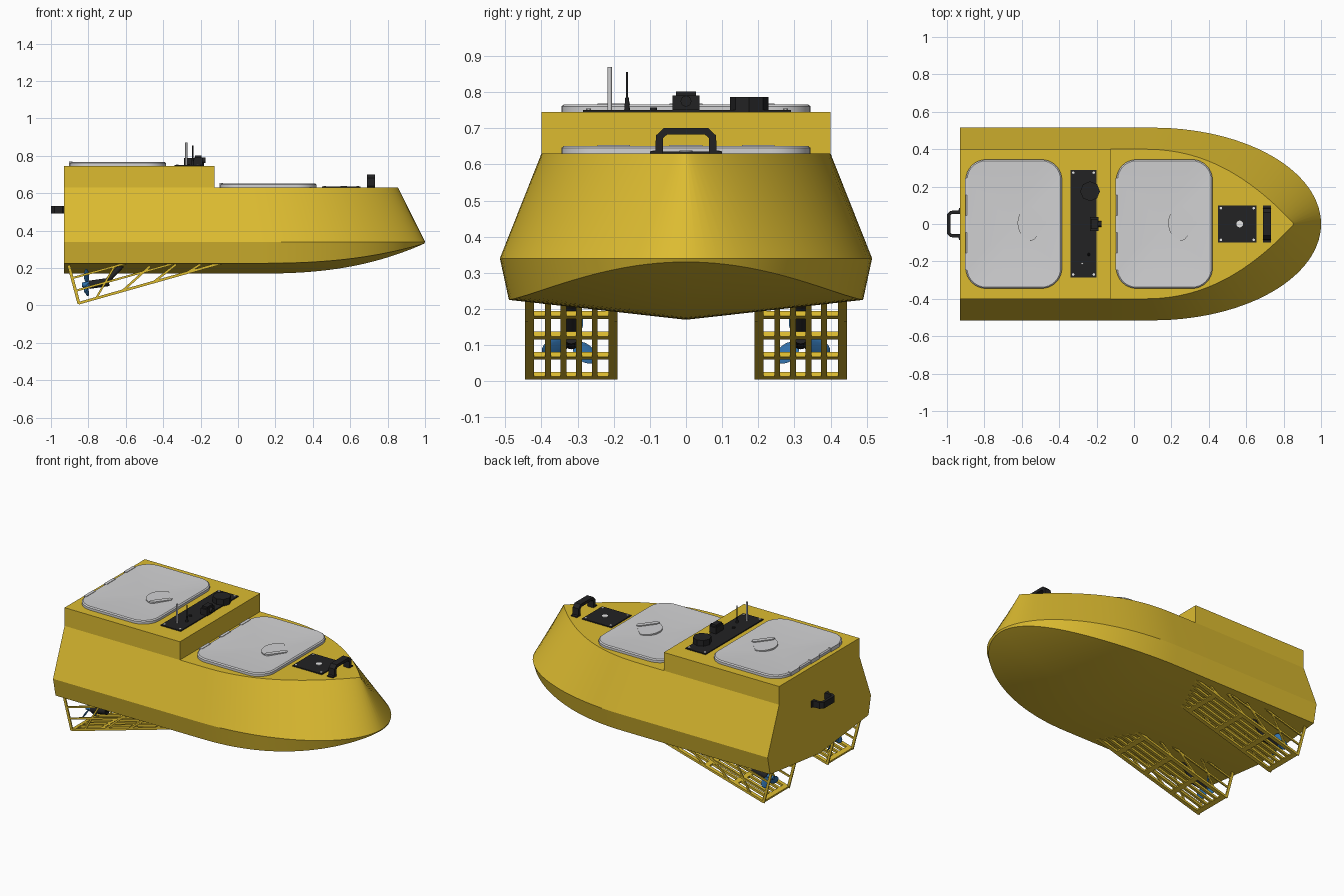
import bpy, bmesh, math
from mathutils import Vector, Matrix

if "Cube" in bpy.data.objects:
    bpy.data.objects.remove(bpy.data.objects["Cube"])


def material(name, rgb):
    m = bpy.data.materials.new(name)
    m.diffuse_color = (*rgb, 1)
    m.use_nodes = True
    m.node_tree.nodes["Principled BSDF"].inputs["Base Color"].default_value = m.diffuse_color
    return m


YELLOW = material("hull yellow", (0.72, 0.50, 0.03))
GREY = material("hatch grey", (0.64, 0.64, 0.65))
BLACK = material("fitting black", (0.016, 0.016, 0.017))
BLUE = material("propeller blue", (0.03, 0.16, 0.40))
WHITE = material("screw white", (0.8, 0.8, 0.8))


def finish(name, bm, mat, smooth=True):
    bmesh.ops.recalc_face_normals(bm, faces=bm.faces)
    me = bpy.data.meshes.new(name)
    bm.to_mesh(me)
    bm.free()
    me.materials.append(mat)
    ob = bpy.data.objects.new(name, me)
    bpy.context.collection.objects.link(ob)
    if smooth:
        bpy.ops.object.select_all(action='DESELECT')
        ob.select_set(True)
        bpy.context.view_layer.objects.active = ob
        bpy.ops.object.shade_smooth_by_angle(angle=math.radians(30))
    return ob


def box(bm, lo, hi):
    lo, hi = Vector(lo), Vector(hi)
    m = Matrix.Translation((lo + hi) / 2) @ Matrix.Diagonal((*(hi - lo), 1))
    bmesh.ops.create_cube(bm, size=1, matrix=m)


def bar(bm, p, q, wy, wn):
    """Box from p to q in an xz plane: wy wide along y, wn thick across."""
    p, q = Vector(p), Vector(q)
    d = q - p
    rot = Matrix.Rotation(-math.atan2(d.z, d.x), 4, 'Y')
    m = Matrix.Translation((p + q) / 2) @ rot @ Matrix.Diagonal((d.length, wy, wn, 1))
    bmesh.ops.create_cube(bm, size=1, matrix=m)


def rod(bm, p, q, r1, r2=None, n=16):
    p, q = Vector(p), Vector(q)
    d = q - p
    m = Matrix.Translation((p + q) / 2) @ d.to_track_quat('Z', 'Y').to_matrix().to_4x4()
    bmesh.ops.create_cone(bm, cap_ends=True, segments=n, radius1=r1,
                          radius2=r1 if r2 is None else r2, depth=d.length, matrix=m)


def loft(bm, rings):
    """Join closed rings of equal length; returns the vertex rings."""
    vr = [[bm.verts.new(p) for p in r] for r in rings]
    n = len(vr[0])
    for a, b in zip(vr, vr[1:]):
        for i in range(n):
            bm.faces.new((a[i], a[(i + 1) % n], b[(i + 1) % n], b[i]))
    return vr


def prism(bm, pts, z0, z1):
    vr = loft(bm, [[(x, y, z) for x, y in pts] for z in (z0, z1)])
    bm.faces.new(vr[0])
    bm.faces.new(vr[1])


# Hull: sections of keel, lower chine, widest line and deck edge
def section(x, s):
    c = math.sqrt(max(0, 1 - s * s))
    rise = s ** 2.5
    keel = (x if s == 0 else 0.1 + 0.895 * s, 0, 0.17 + 0.16 * rise)
    half = [(x if s == 0 else 0.1 + 0.895 * s, 0.49 * c, 0.225 + 0.105 * rise),
            (x if s == 0 else 0.1 + 0.9 * s, 0.515 * c, 0.34),
            (min(x, 0.05) if s == 0 else 0.05 + 0.805 * s, 0.4 * (1 - s ** 2.2), 0.63)]
    return [keel] + half + [(a, -b, z) for a, b, z in reversed(half)]


bm = bmesh.new()
stations = [section(x, 0) for x in (-0.93, -0.125, 0.1)]
stations += [section(0, math.sin(i / 28 * math.pi / 2)) for i in range(1, 28)] + [section(0, 1)]
rings = loft(bm, stations)
bm.faces.new(rings[0])
bmesh.ops.remove_doubles(bm, verts=bm.verts, dist=0.0005)
finish("hull", bm, YELLOW)

# Raised aft deck
bm = bmesh.new()
box(bm, (-0.93, -0.4, 0.625), (-0.125, 0.4, 0.745))
finish("aft_deck_block", bm, YELLOW, False)


# Hatches: rounded lid with a shallow dish, hinges and a turning latch
def rounded(cx, hx, hy, r, n=8):
    pts = []
    for k, (sx, sy) in enumerate(((1, 1), (-1, 1), (-1, -1), (1, -1))):
        for i in range(n + 1):
            a = (k + i / n) * math.pi / 2
            pts.append((cx + sx * (hx - r) + r * math.cos(a), sy * (hy - r) + r * math.sin(a)))
    return pts


def hatch(label, cx, z):
    bm = bmesh.new()
    shape = ((0, 0), (0, 0.015), (0.007, 0.021))
    vr = loft(bm, [[(x, y, z + h) for x, y in rounded(cx, 0.2575 - d, 0.345 - d, 0.11 - d)]
                   for d, h in shape])
    mid = bm.verts.new((cx, 0, z + 0.003))
    top = vr[-1]
    for i in range(len(top)):
        bm.faces.new((top[i], top[(i + 1) % len(top)], mid))
    finish(label + "_hatch", bm, GREY)

    bm = bmesh.new()
    for y in (-0.2, 0, 0.2):
        box(bm, (cx - 0.262, y - 0.045, z), (cx - 0.243, y + 0.045, z + 0.023))
    finish(label + "_hatch_hinges", bm, GREY, False)

    bm = bmesh.new()
    lx = cx + 0.098
    disc = [(lx + 0.078 * math.cos(a), 0.005 + 0.092 * math.sin(a))
            for a in (math.radians(95 + 170 * i / 14) for i in range(15))]
    prism(bm, disc + [(lx + 0.06, -0.015), (lx + 0.078, 0.01), (lx + 0.06, 0.03)], z + 0.002, z + 0.014)
    grip = [(-0.012, -0.09), (0.01, -0.085), (0.078, 0.004), (0.072, 0.02), (0.055, 0.02), (-0.014, -0.07)]
    prism(bm, [(lx + x, y) for x, y in grip], z + 0.01, z + 0.02)
    finish(label + "_hatch_latch", bm, GREY)


hatch("aft", -0.6425, 0.745)
hatch("fore", 0.1625, 0.63)


# Equipment plates with corner screws
def plate(label, x0, x1, y0, y1, z):
    bm = bmesh.new()
    box(bm, (x0, y0, z - 0.002), (x1, y1, z + 0.006))
    finish(label + "_plate", bm, BLACK, False)
    bm = bmesh.new()
    for x in (x0 + 0.015, x1 - 0.015):
        for y in (y0 + 0.015, y1 - 0.015):
            rod(bm, (x, y, z), (x, y, z + 0.009), 0.007, n=10)
    finish(label + "_plate_screws", bm, WHITE)


plate("sensor", -0.34, -0.2, -0.285, 0.29, 0.745)
plate("bow", 0.45, 0.655, -0.1, 0.1, 0.63)
bm = bmesh.new()
rod(bm, (0.565, 0, 0.63), (0.565, 0, 0.639), 0.018)
finish("bow_plate_cap", bm, WHITE)

# Sensor housing, camera and antennas
bm = bmesh.new()
rod(bm, (-0.235, 0.175, 0.745), (-0.235, 0.175, 0.787), 0.053, n=8)
finish("sensor_housing", bm, BLACK)
bm = bmesh.new()
box(bm, (-0.235, -0.037, 0.75), (-0.19, 0.037, 0.79))
box(bm, (-0.23, -0.028, 0.785), (-0.195, 0.028, 0.802))
rod(bm, (-0.2, 0, 0.775), (-0.175, 0, 0.775), 0.015)
rod(bm, (-0.27, -0.09, 0.75), (-0.27, -0.09, 0.757), 0.01)
finish("camera", bm, BLACK)
bm = bmesh.new()
rod(bm, (-0.277, -0.211, 0.75), (-0.277, -0.211, 0.87), 0.006)
finish("light_antenna", bm, GREY)
bm = bmesh.new()
rod(bm, (-0.242, -0.163, 0.75), (-0.242, -0.163, 0.785), 0.008, 0.005)
rod(bm, (-0.242, -0.163, 0.78), (-0.242, -0.163, 0.855), 0.003)
finish("dark_antenna", bm, BLACK)

# Carrying handles: one arch profile, upright at the bow and lying at the stern
ARCH = [(-0.1, 0), (-0.1, 0.006), (-0.085, 0.008), (-0.083, 0.05), (-0.062, 0.07), (0.062, 0.07),
        (0.083, 0.05), (0.085, 0.008), (0.1, 0.006), (0.1, 0), (0.064, 0), (0.064, 0.042),
        (0.053, 0.052), (-0.053, 0.052), (-0.064, 0.042), (-0.064, 0)]


def handle(label, place, w):
    bm = bmesh.new()
    vr = loft(bm, [[place(y, h, s * w) for y, h in ARCH] for s in (-1, 1)])
    for r in vr:
        bm.faces.new(r)
    finish(label, bm, BLACK, False)


handle("bow_handle", lambda y, h, t: (0.712 + t, y, 0.63 + h), 0.021)
handle("stern_handle", lambda y, h, t: (-0.93 - h, y * 0.85, 0.512 + t), 0.02)

# Propeller guards and thrusters on both sides
SLOPE = 0.22 / 0.78


def floor_z(x):
    return 0.012 + (x + 0.85) * SLOPE


for side, sg in (("left", 1), ("right", -1)):
    bm = bmesh.new()
    for y, w in ((0.202, 0.024), (0.2525, 0.016), (0.296, 0.016),
                 (0.339, 0.016), (0.3815, 0.016), (0.433, 0.024)):
        bar(bm, (-0.85, sg * y, 0.012), (-0.05, sg * y, floor_z(-0.05)), w, 0.014)
    for x in (-0.84, -0.645, -0.445, -0.245):
        bar(bm, (x - 0.012, sg * 0.3175, floor_z(x - 0.012)),
            (x + 0.016, sg * 0.3175, floor_z(x + 0.016)), 0.25, 0.014)
    for y in (0.194, 0.441):
        for p, q, t in (((-0.905, 0.215), (-0.85, 0.008), 0.016),
                        ((-0.868, 0.078), (-0.34, 0.225), 0.011),
                        ((-0.888, 0.145), (-0.6, 0.225), 0.011),
                        ((-0.76, 0.035), (-0.66, 0.21), 0.01),
                        ((-0.62, 0.075), (-0.47, 0.21), 0.012),
                        ((-0.45, 0.125), (-0.33, 0.22), 0.012),
                        ((-0.28, 0.17), (-0.2, 0.22), 0.012)):
            bar(bm, (p[0], sg * y, p[1]), (q[0], sg * y, q[1]), 0.008, t)
    finish(side + "_propeller_guard", bm, YELLOW, False)

    cy, cz = sg * 0.3175, 0.11
    bm = bmesh.new()
    rod(bm, (-0.795, cy, cz), (-0.69, cy, cz + 0.015), 0.022)
    rod(bm, (-0.71, cy, cz + 0.01), (-0.62, cy, 0.215), 0.014)
    finish(side + "_thruster", bm, BLACK)

    # Three twisted blades around a hub
    bm = bmesh.new()
    rod(bm, (-0.835, cy, cz), (-0.79, cy, cz), 0.012, 0.02)
    for k in range(3):
        m = (Matrix.Translation((-0.81, cy, cz)) @ Matrix.Rotation(math.radians(120 * k + 10 * sg), 4, 'X')
             @ Matrix.Translation((0, 0, 0.048)) @ Matrix.Rotation(math.radians(30 * sg), 4, 'Z')
             @ Matrix.Diagonal((0.004, 0.028, 0.038, 1)))
        bmesh.ops.create_uvsphere(bm, u_segments=14, v_segments=8, radius=1, matrix=m)
    finish(side + "_propeller", bm, BLUE)
